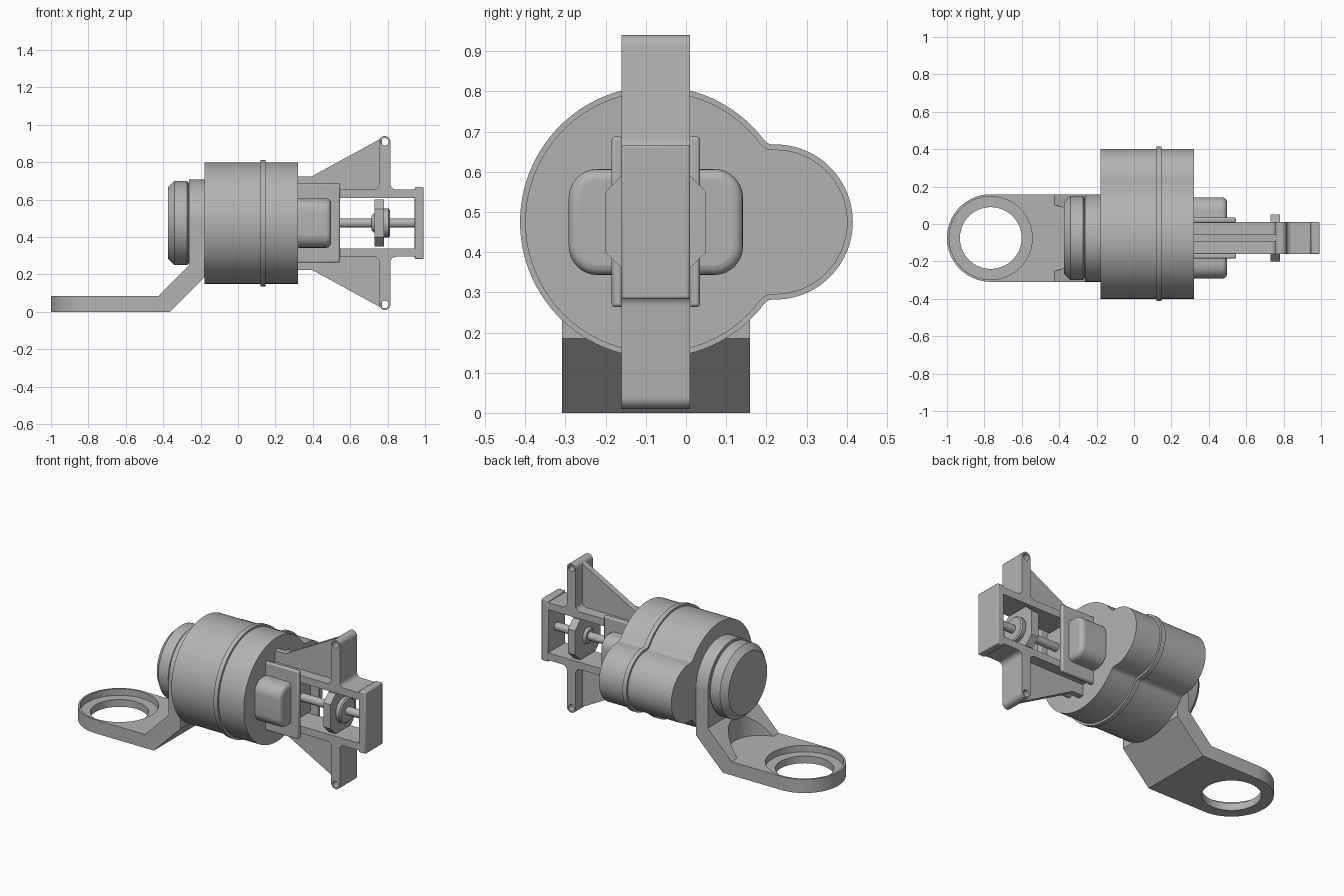
import bpy
import bmesh
from math import pi, cos, sin, atan2, hypot, acos
from mathutils import Vector

old = bpy.data.objects.get("Cube")
if old:
    bpy.data.objects.remove(old)

CY, CZ = -0.075, 0.475      # main axis of the machine
HALF = 0.085                # half width of the frame

grey = bpy.data.materials.new("plain grey")
grey.use_nodes = True
grey.diffuse_color = (0.45, 0.45, 0.45, 1)
grey.node_tree.nodes["Principled BSDF"].inputs["Base Color"].default_value = (0.45, 0.45, 0.45, 1)


def finish(name, bm, bevel=0, segments=2):
    bmesh.ops.recalc_face_normals(bm, faces=bm.faces)
    mesh = bpy.data.meshes.new(name)
    bm.to_mesh(mesh)
    bm.free()
    ob = bpy.data.objects.new(name, mesh)
    bpy.context.collection.objects.link(ob)
    mesh.materials.append(grey)
    if bevel:
        mod = ob.modifiers.new("soft edges", "BEVEL")
        mod.width, mod.segments = bevel, segments
        mod.limit_method, mod.angle_limit = "ANGLE", 0.6
    return ob


def prism(name, points, axis, lo, hi, bevel=0, segments=2):
    """Extrude a 2D outline along one axis."""
    place = {"x": lambda a, b, t: (t, a, b),
             "y": lambda a, b, t: (a, t, b),
             "z": lambda a, b, t: (a, b, t)}[axis]
    bm = bmesh.new()
    face = bm.faces.new([bm.verts.new(place(a, b, lo)) for a, b in points])
    out = bmesh.ops.extrude_face_region(bm, geom=[face])
    verts = [v for v in out["geom"] if isinstance(v, bmesh.types.BMVert)]
    bmesh.ops.translate(bm, verts=verts, vec=Vector(place(0, 0, hi - lo)))
    return finish(name, bm, bevel, segments)


def box(name, x, y, z, bevel=0):
    return prism(name, [(x[0], z[0]), (x[1], z[0]), (x[1], z[1]), (x[0], z[1])],
                 "y", y[0], y[1], bevel)


def arc(a, b, r, start, end, n=24):
    return [(a + r * cos(start + (end - start) * i / n),
             b + r * sin(start + (end - start) * i / n)) for i in range(n + 1)]


def disc(a, b, r, n=64):
    return arc(a, b, r, 0, 2 * pi, n)[:-1]


def lathe(name, profile, n=64):
    """Revolve (x, radius) steps about the main axis."""
    bm = bmesh.new()
    rings = [[bm.verts.new((x, a, b)) for a, b in disc(CY, CZ, r, n)] for x, r in profile]
    for p, q in zip(rings, rings[1:]):
        for i in range(n):
            bm.faces.new((p[i], p[(i + 1) % n], q[(i + 1) % n], q[i]))
    bm.faces.new(rings[0])
    bm.faces.new(rings[-1])
    return finish(name, bm)


def cut(ob, *cutters):
    for c in cutters:
        c.hide_render = True
        mod = ob.modifiers.new("cut", "BOOLEAN")
        mod.operation, mod.object, mod.solver = "DIFFERENCE", c, "EXACT"
        bpy.context.view_layer.objects.active = ob
        bpy.ops.object.modifier_apply(modifier=mod.name)
        bpy.data.objects.remove(c)


def lobed(grow):
    """Large circle and side lobe, blended by a small concave fillet."""
    r1, r2, f, d = 0.325 + grow, 0.18 + grow, 0.04 - grow, 0.297
    ang = acos(((r1 + f) ** 2 + d * d - (r2 + f) ** 2) / (2 * d * (r1 + f)))
    fy, fz = (r1 + f) * cos(ang), (r1 + f) * sin(ang)
    lobe = atan2(fz, fy - d)
    pts = arc(d, 0, r2, 0, lobe)
    pts += arc(fy, fz, f, lobe - pi, ang - pi, 8)[1:]
    pts += arc(0, 0, r1, ang, pi, 40)[1:]
    pts += [(a, -b) for a, b in reversed(pts[1:-1])]
    return [(CY + a, CZ + b) for a, b in pts]


# Housing and its seam flange
prism("housing", lobed(0), "x", -0.18, 0.32)
prism("housing_flange", lobed(0.013), "x", 0.12, 0.148)

# Rear cap with chamfer and groove
lathe("rear_cap", [(-0.375, 0.19), (-0.34, 0.225), (-0.272, 0.225),
                   (-0.265, 0.215), (-0.2, 0.215)])

# Bracket: upright collar, sloped bend, flat ring plate
R = 0.234
prism("bracket_upright", arc(CY, CZ, R, 0, pi, 40) + [(CY - R, 0.25), (CY + R, 0.25)],
      "x", -0.262, -0.18)
bend = prism("bracket_bend", [(-0.425, 0), (-0.365, 0), (-0.18, 0.185), (-0.18, 0.25),
                              (-0.262, 0.25), (-0.425, 0.085)], "y", CY - R, CY + R)
cut(bend, prism("pocket_cutter", disc(-0.46, CY, 0.18), "z", 0.085, 0.5))
RX = -0.766
plate = prism("bracket_plate", arc(RX, CY, R, pi / 2, 3 * pi / 2, 40)
              + [(-0.425, CY - R), (-0.425, CY + R)], "z", 0, 0.085)
cut(plate, prism("recess_cutter", disc(RX, CY, 0.222), "z", 0.045, 0.2),
    prism("hole_cutter", disc(RX, CY, 0.165), "z", -0.1, 0.2))

# Frame arms with horns and webs, upper and lower
for side, s in (("upper", 1), ("lower", -1)):
    def flip(pts):
        return [(x, CZ + s * (z - CZ)) for x, z in pts]
    arm = [(0.3, 0.61), (0.95, 0.61), (0.95, 0.655)]
    arm += arc(0.845, 0.685, 0.03, -pi / 2, -pi, 6)
    arm += arc(0.785, 0.91, 0.03, 0, pi, 14)
    arm += arc(0.725, 0.685, 0.03, 0, -pi / 2, 6) + [(0.3, 0.655)]
    horn = prism(side + "_arm", flip(arm), "y", CY - HALF, CY + HALF)
    cut(horn, prism("pin_cutter", flip(disc(0.785, 0.91, 0.02, 24)), "y", -0.4, 0.3))
    web = [(0.3, 0.64), (0.77, 0.64), (0.77, 0.93), (0.395, 0.725), (0.3, 0.725)]
    prism(side + "_web", flip(web), "y", CY - 0.018, CY + 0.018)

# End plate closing the frame
box("end_plate", (0.945, 0.992), (CY - HALF, CY + HALF), (0.283, 0.667), 0.006)

# Side cheeks clamping the frame
for name, s in (("left_cheek", 1), ("right_cheek", -1)):
    y = sorted((CY + s * 0.082, CY + s * 0.11))
    box(name, (0.31, 0.545), y, (0.263, 0.688), 0.008)

# Rounded cross pod
pod = []
for sy, sz, a in ((1, 1, 0), (-1, 1, 1), (-1, -1, 2), (1, -1, 3)):
    pod += arc(CY + sy * 0.145, CZ + sz * 0.06, 0.072, a * pi / 2, (a + 1) * pi / 2, 8)
prism("cross_pod", pod, "x", 0.3, 0.497, 0.025, 4)

# Lead screw, adjusting nut and its hubs
lathe("screw_shaft", [(0.48, 0.025), (0.96, 0.025)], 24)
nut = [(0.125, -0.075), (0.125, 0.075), (0.075, 0.125), (-0.075, 0.125),
       (-0.125, 0.075), (-0.125, -0.075), (-0.075, -0.125), (0.075, -0.125)]
prism("adjusting_nut", [(CY + a, CZ + b) for a, b in nut], "x", 0.73, 0.78)
lathe("nut_hub", [(0.715, 0.04), (0.725, 0.05), (0.785, 0.078), (0.805, 0.078), (0.812, 0.07)], 32)

# Smooth the curved walls and keep the edges sharp
bpy.ops.object.select_all(action="DESELECT")
for ob in bpy.context.scene.objects:
    if ob.type == "MESH" and grey.name in ob.data.materials:
        ob.select_set(True)
        bpy.context.view_layer.objects.active = ob
bpy.ops.object.shade_smooth_by_angle(angle=0.5)
